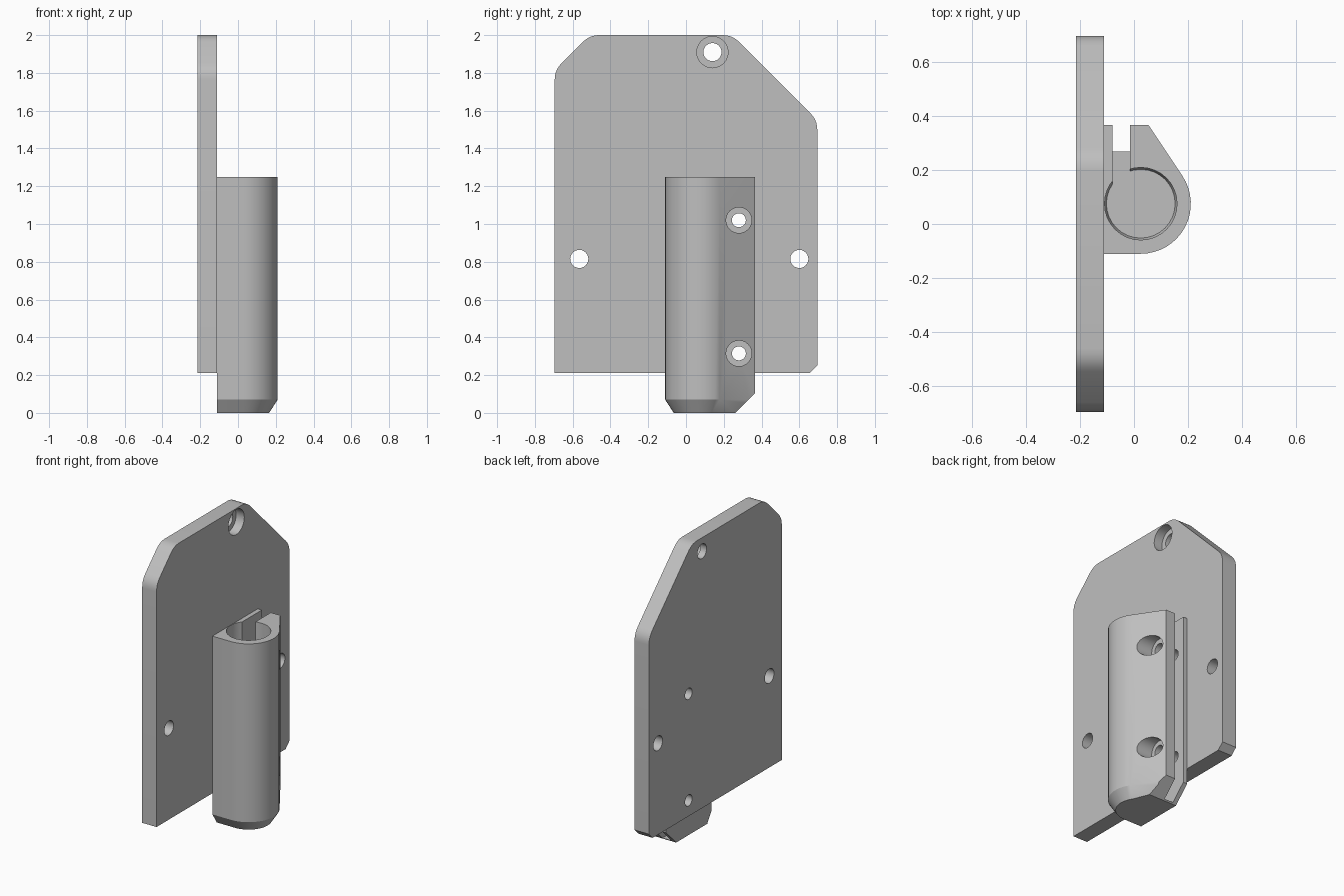
import bpy, bmesh, math
from mathutils import Vector

if "Cube" in bpy.data.objects:
    bpy.data.objects.remove(bpy.data.objects["Cube"], do_unlink=True)

GREY = (0.52, 0.52, 0.52, 1)
mat = bpy.data.materials.new("plain grey")
mat.use_nodes = True
mat.diffuse_color = GREY
mat.node_tree.nodes["Principled BSDF"].inputs["Base Color"].default_value = GREY


def loft(name, rings):
    """Closed solid through rings that have equal point counts."""
    bm = bmesh.new()
    loops = [[bm.verts.new(p) for p in ring] for ring in rings]
    n = len(loops[0])
    for a, b in zip(loops, loops[1:]):
        for i in range(n):
            j = (i + 1) % n
            bm.faces.new((a[i], a[j], b[j], b[i]))
    bm.faces.new(loops[0][::-1])
    bm.faces.new(loops[-1])
    bmesh.ops.recalc_face_normals(bm, faces=bm.faces)
    mesh = bpy.data.meshes.new(name)
    bm.to_mesh(mesh)
    bm.free()
    mesh.materials.append(mat)
    obj = bpy.data.objects.new(name, mesh)
    bpy.context.collection.objects.link(obj)
    return obj


def prism_x(name, outline, x0, x1):
    return loft(name, [[(x, y, z) for y, z in outline] for x in (x0, x1)])


def circle(cx, cy, r, n=24):
    return [(cx + r * math.cos(math.tau * i / n), cy + r * math.sin(math.tau * i / n)) for i in range(n)]


def rounded(points, cut, steps=5):
    """Replace corners by curves starting at the given distance."""
    out = []
    for i, p in enumerate(points):
        p, d = Vector(p), cut[i]
        if not d:
            out.append(p)
            continue
        a = p + (Vector(points[i - 1]) - p).normalized() * d
        b = p + (Vector(points[(i + 1) % len(points)]) - p).normalized() * d
        for k in range(steps + 1):
            t = k / steps
            out.append(a * (1 - t) ** 2 + p * 2 * t * (1 - t) + b * t * t)
    return out


def carve(obj, cutters):
    for c in cutters:
        c.hide_render = True
        m = obj.modifiers.new("cut", 'BOOLEAN')
        m.operation, m.solver, m.object = 'DIFFERENCE', 'EXACT', c
    bpy.context.view_layer.update()
    deps = bpy.context.evaluated_depsgraph_get()
    mesh = bpy.data.meshes.new_from_object(obj.evaluated_get(deps))
    obj.modifiers.clear()
    obj.data = mesh
    for c in cutters:
        bpy.data.objects.remove(c, do_unlink=True)
    bpy.ops.object.select_all(action='DESELECT')
    obj.select_set(True)
    bpy.context.view_layer.objects.active = obj
    bpy.ops.object.shade_smooth_by_angle(angle=math.radians(30))


def drill(y, z, r, x0=-0.4, x1=0.4):
    return prism_x("drill", circle(y, z, r), x0, x1)


SCREWS = [(0.28, 1.02), (0.28, 0.315)]
BACK, FACE = -0.215, -0.11

# Mounting plate with clipped corners
outline = rounded(
    [(-0.695, 0.21), (0.655, 0.21), (0.695, 0.25), (0.695, 1.55),
     (0.245, 2.0), (-0.51, 2.0), (-0.695, 1.815)],
    [0, 0, 0, 0.05, 0.05, 0.05, 0.05])
plate = prism_x("mounting_plate", outline, BACK, FACE)
holes = [drill(y, z, 0.037) for y, z in SCREWS]
holes += [drill(y, 0.815, 0.048) for y in (-0.565, 0.6)]
holes += [drill(0.14, 1.91, 0.048), drill(0.14, 1.91, 0.083, -0.17)]
carve(plate, holes)

# Clamp body: round front, tangent slanted side, tapered foot
CX, CY, R, TOP = 0.025, 0.075, 0.185, 1.25


def clamp_ring(r, z):
    pts = [(FACE, 0.365), (FACE, CY - r)]
    for i in range(17):
        a = math.radians(-90 + 123.7 * i / 16)
        pts.append((CX + r * math.cos(a), CY + r * math.sin(a)))
    return [(x, y, z) for x, y in pts + [(0.054, 0.365)]]


clamp = loft("clamp_socket", [clamp_ring(0.14, 0), clamp_ring(R, 0.07), clamp_ring(R, TOP)])

# Bore, clamping slot, sloped rear foot and screw holes
FLOOR = 0.008
bore = loft("bore", [[(x, y, z) for x, y in circle(CX, CY, r, 32)]
                     for r, z in ((0.127, FLOOR), (0.134, FLOOR + 0.02), (0.134, 1.4))])
slot = prism_x("slot", [(CY, FLOOR), (0.5, FLOOR), (0.5, 1.4), (CY, 1.4)], -0.08, -0.015)
foot = prism_x("foot_cut", [(0.21, -0.05), (0.46, -0.05), (0.46, 0.2)], -0.3, 0.4)
cuts = [bore, slot, foot]
for y, z in SCREWS:
    cuts += [drill(y, z, 0.037), drill(y, z, 0.068, 0.04)]
carve(clamp, cuts)
